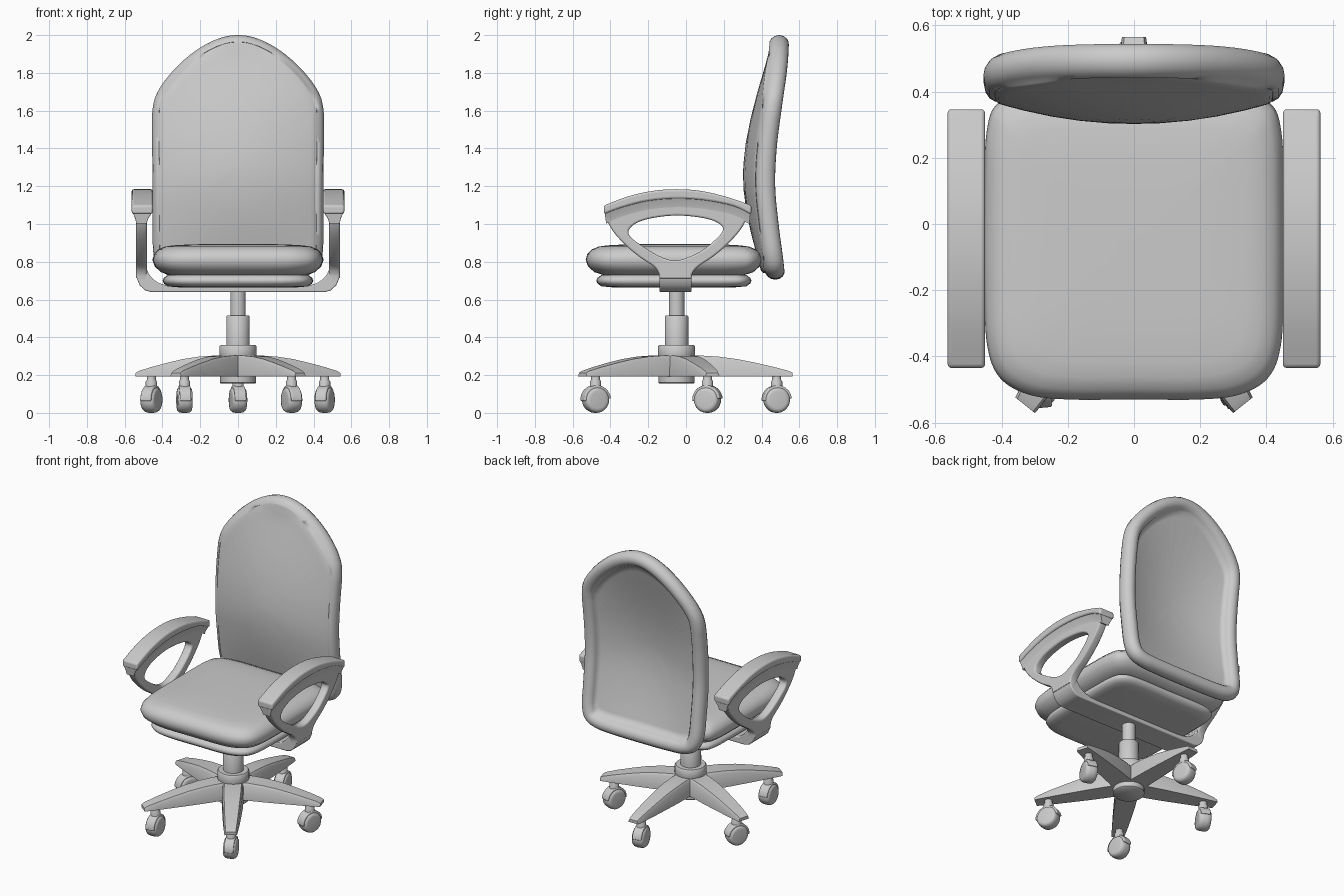
import bpy, bmesh, math
from mathutils import Matrix, Vector

if "Cube" in bpy.data.objects:
    bpy.data.objects.remove(bpy.data.objects["Cube"])

CY = -0.05  # column centre in y


def finish(ob, bevel=0, mirror=False, angle=40):
    if mirror:
        ob.modifiers.new("mirror", 'MIRROR')
    if bevel:
        b = ob.modifiers.new("bevel", 'BEVEL')
        b.width, b.segments, b.limit_method = bevel, 3, 'ANGLE'
        b.angle_limit = math.radians(40)
    bpy.ops.object.select_all(action='DESELECT')
    ob.select_set(True)
    bpy.context.view_layer.objects.active = ob
    bpy.ops.object.shade_smooth_by_angle(angle=math.radians(angle))
    return ob


def loft(name, rings, mat=None, **kw):
    """Skin closed rings of 3D points and cap both ends."""
    bm = bmesh.new()
    vs = [[bm.verts.new(p) for p in r] for r in rings]
    n = len(rings[0])
    for a, b in zip(vs, vs[1:]):
        for i in range(n):
            j = (i + 1) % n
            bm.faces.new((a[i], a[j], b[j], b[i]))
    bm.faces.new(vs[0])
    bm.faces.new(vs[-1])
    if mat:
        bm.transform(mat)
    bmesh.ops.recalc_face_normals(bm, faces=bm.faces)
    me = bpy.data.meshes.new(name)
    bm.to_mesh(me)
    bm.free()
    ob = bpy.data.objects.new(name, me)
    bpy.context.collection.objects.link(ob)
    return finish(ob, **kw)


def spline(pts, k=6, closed=True):
    """Catmull-Rom through 2D points."""
    n, out = len(pts), []
    P = [Vector(p) for p in pts]
    get = (lambda i: P[i % n]) if closed else (lambda i: P[max(0, min(n - 1, i))])
    for i in range(n if closed else n - 1):
        a, b, c, d = get(i - 1), get(i), get(i + 1), get(i + 2)
        for s in range(k):
            t = s / k
            out.append(0.5 * (2 * b + (c - a) * t + (2 * a - 5 * b + 4 * c - d) * t * t
                              + (3 * b - a - 3 * c + d) * t ** 3))
    if not closed:
        out.append(P[-1])
    return out


def symmetric(half):
    """Close a right-half outline (starts and ends on x = 0)."""
    return half + [(-x, y) for x, y in half[-2:0:-1]]


def lathe(name, profile, centre, n=32, mat=None, **kw):
    """Turn (radius, z) pairs around a vertical axis."""
    rings = [[(centre[0] + r * math.cos(2 * math.pi * i / n),
               centre[1] + r * math.sin(2 * math.pi * i / n), z) for i in range(n)]
             for r, z in profile]
    return loft(name, rings, mat, **kw)


# Seat cushion and the thinner pad below it
seat_outline = spline(symmetric([(0, -.53), (.2, -.53), (.32, -.515), (.405, -.465), (.443, -.37),
                                 (.452, -.2), (.452, .1), (.445, .28), (.41, .365), (.3, .4), (0, .4)]))


def cushion(name, profile, k):
    rings = []
    for inset, z in profile:
        s = 1 - inset / .45
        rings.append([(p.x * s * k, -.065 + (p.y + .065) * s * k, z) for p in seat_outline])
    loft(name, rings, angle=60)


cushion("seat", [(.42, .725), (.15, .725), (.09, .73), (.045, .745), (.012, .775), (0, .81), (.008, .84),
                 (.03, .865), (.065, .88), (.11, .887), (.2, .892), (.3, .894), (.42, .895)], 1)
cushion("seat_underpad", [(.42, .665), (.09, .665), (.03, .67), (.007, .685), (0, .7), (.007, .715),
                          (.03, .73), (.09, .735), (.42, .735)], .88)

# Backrest: padded rim around a bulging panel, bent along a spine curve
spine = spline([(.65, .478), (.8, .464), (1.0, .438), (1.2, .42), (1.4, .428), (1.6, .453),
                (1.8, .481), (1.92, .491), (2.05, .494)], 60, False)


def spine_y(z):
    return min(spine, key=lambda p: abs(p.x - z)).y


outline = spline(symmetric([(0, .705), (.2, .707), (.33, .717), (.41, .755), (.447, .84), (.452, 1.0),
                            (.453, 1.25), (.455, 1.5), (.452, 1.61), (.43, 1.69), (.375, 1.775), (.29, 1.865),
                            (.19, 1.94), (.09, 1.986), (0, 2.0)]))
n = len(outline)
normals = []
for i in range(n):
    d = (outline[(i + 1) % n] - outline[i - 1]).normalized()
    normals.append(Vector((-d.y, d.x)))
C = Vector((0, 1.3))


def back_ring(inset, off, t=1.0, bulge=0.0):
    pts = [C + t * (p + q * inset - C) for p, q in zip(outline, normals)]
    ring = []
    for p in pts:
        f = max(0, 1 - (p.x / .43) ** 2) * max(0, 1 - ((p.y - 1.28) / .64) ** 2)
        ring.append((p.x, spine_y(p.y) + off - bulge * f, p.y))
    return ring


A, B = .048, .053
steps = (.04, .2, .4, .6, .8, .92, .98)
rings = [back_ring(.085, .02, t, .075) for t in steps]
for deg in range(150, -76, -25):
    a = math.radians(deg)
    rings.append(back_ring(A - A * math.cos(a), B * math.sin(a)))
rings.append(back_ring(.037, -.046, 1, .06))
rings += [back_ring(.038, -.05, t, .068) for t in steps[::-1]]
loft("backrest", rings, angle=85)


# Arm supports: flat loop with a rounded triangular hole
def add_spline(cu, pts):
    s = cu.splines.new('POLY')
    s.points.add(len(pts) - 1)
    for sp, p in zip(s.points, pts):
        sp.co = (p[0], p[1], 0, 1)
    s.use_cyclic_u = True


cu = bpy.data.curves.new("arm_shape", 'CURVE')
cu.dimensions, cu.fill_mode = '2D', 'BOTH'
cu.extrude, cu.bevel_depth, cu.bevel_resolution, cu.offset = .018, .01, 2, -.01
upper = spline([(.03, .71), (.035, .74), (.065, .775), (.14, .825), (.215, .888), (.285, .965), (.322, 1.03),
                (.33, 1.07), (.15, 1.14), (-.05, 1.16), (-.25, 1.135), (-.415, 1.08), (-.42, 1.03),
                (-.385, .96), (-.32, .888), (-.245, .825), (-.17, .775), (-.145, .74), (-.14, .71)], 5, False)
add_spline(cu, upper)
add_spline(cu, spline([(-.3, .94), (-.285, .99), (-.2, 1.027), (-.05, 1.045), (.1, 1.03), (.18, .998),
                       (.19, .955), (.1, .87), (.01, .823), (-.06, .807), (-.13, .825), (-.22, .876)], 5))
tmp = bpy.data.objects.new("arm_shape", cu)
bpy.context.collection.objects.link(tmp)
me = bpy.data.meshes.new_from_object(tmp.evaluated_get(bpy.context.evaluated_depsgraph_get()))
bpy.data.objects.remove(tmp)
me.transform(Matrix.Translation((.511, 0, 0)) @ Matrix(((0, 0, 1, 0), (1, 0, 0, 0), (0, 1, 0, 0), (0, 0, 0, 1))))
arm = bpy.data.objects.new("arm_support", me)
bpy.context.collection.objects.link(arm)
finish(arm, mirror=True)

# Armrest pads with a flare blending into the loop
top = spline([(-.435, 1.098), (-.3, 1.148), (-.17, 1.176), (-.05, 1.184), (.08, 1.175), (.22, 1.142), (.347, 1.098)], 4, False)
under = spline([(.345, 1.05), (.25, 1.095), (.1, 1.125), (-.05, 1.134), (-.2, 1.122), (-.33, 1.09), (-.435, 1.052)], 4, False)
loft("armrest_pad", [[(x, p.x, p.y) for p in top + under] for x in (.45, .563)], bevel=.012, mirror=True)
loft("armrest_flare", [[(.484, p.x * .97, p.y - .05), (.538, p.x * .97, p.y - .05), (.543, p.x * .98, p.y - .025),
                        (.557, p.x * .99, p.y + .01), (.456, p.x * .99, p.y + .01), (.477, p.x * .98, p.y - .025)]
                       for p in under], mirror=True)

# Cross bar under the seat, turning up into both arms
bar = symmetric([(0, .64), (.46, .64), (.49, .648), (.52, .675), (.535, .71), (.539, .75),
                 (.483, .76), (.472, .735), (.45, .708), (.42, .688), (.37, .672), (0, .67)])
loft("arm_cross_bar", [[(x, y, z) for x, z in bar] for y in (-.14, .03)], bevel=.006)

# Gas column and hub
lathe("column", [(.041, .5), (.041, .65)], (0, CY))
lathe("column_sleeve", [(.062, .35), (.062, .51), (.058, .515)], (0, CY))
lathe("hub_collar", [(.094, .29), (.098, .3), (.098, .352), (.092, .36)], (0, CY))
lathe("hub", [(.09, .155), (.096, .16), (.096, .3)], (0, CY))

# Five-legged base with casters (base is slightly narrowed in x)
sections = [(.03, .07, .303), (.12, .07, .304), (.22, .068, .298), (.32, .063, .285),
            (.42, .057, .265), (.52, .05, .242), (.595, .043, .222), (.615, .04, .212)]
swivel = [12, -25, 5, 22, -18]
for k in range(5):
    a = math.radians(90 + 72 * k)
    m = Matrix.Translation((0, CY, 0)) @ Matrix.Diagonal((.91, 1, 1, 1)) @ Matrix.Rotation(a, 4, 'Z')
    loft(f"base_leg_{k + 1}", [[(r, -w, .192), (r, w, .192), (r, w * .96, t - .016), (r, w * .8, t),
                               (r, -w * .8, t), (r, -w * .96, t - .016)] for r, w, t in sections], m)
    pos = m @ Vector((.53, 0, 0))
    lathe(f"caster_stem_{k + 1}", [(.03, .11), (.03, .165), (.024, .175), (.024, .2)], pos, 20)
    cm = Matrix.Translation((pos.x, pos.y, .069)) @ Matrix.Rotation(math.radians(swivel[k]), 4, 'Z')
    lathe(f"caster_wheel_{k + 1}", [(.045, -.04), (.058, -.038), (.066, -.028), (.069, -.012),
                                    (.069, .012), (.066, .028), (.058, .038), (.045, .04)],
          (0, 0), 28, cm @ Matrix.Rotation(math.pi / 2, 4, 'Y'), angle=50)
    hood = [(.077 * math.cos(math.radians(d)), .077 * math.sin(math.radians(d))) for d in range(5, 186, 12)]
    loft(f"caster_hood_{k + 1}", [[(x, y, z) for y, z in hood] for x in (-.03, .03)], cm, bevel=.006)
